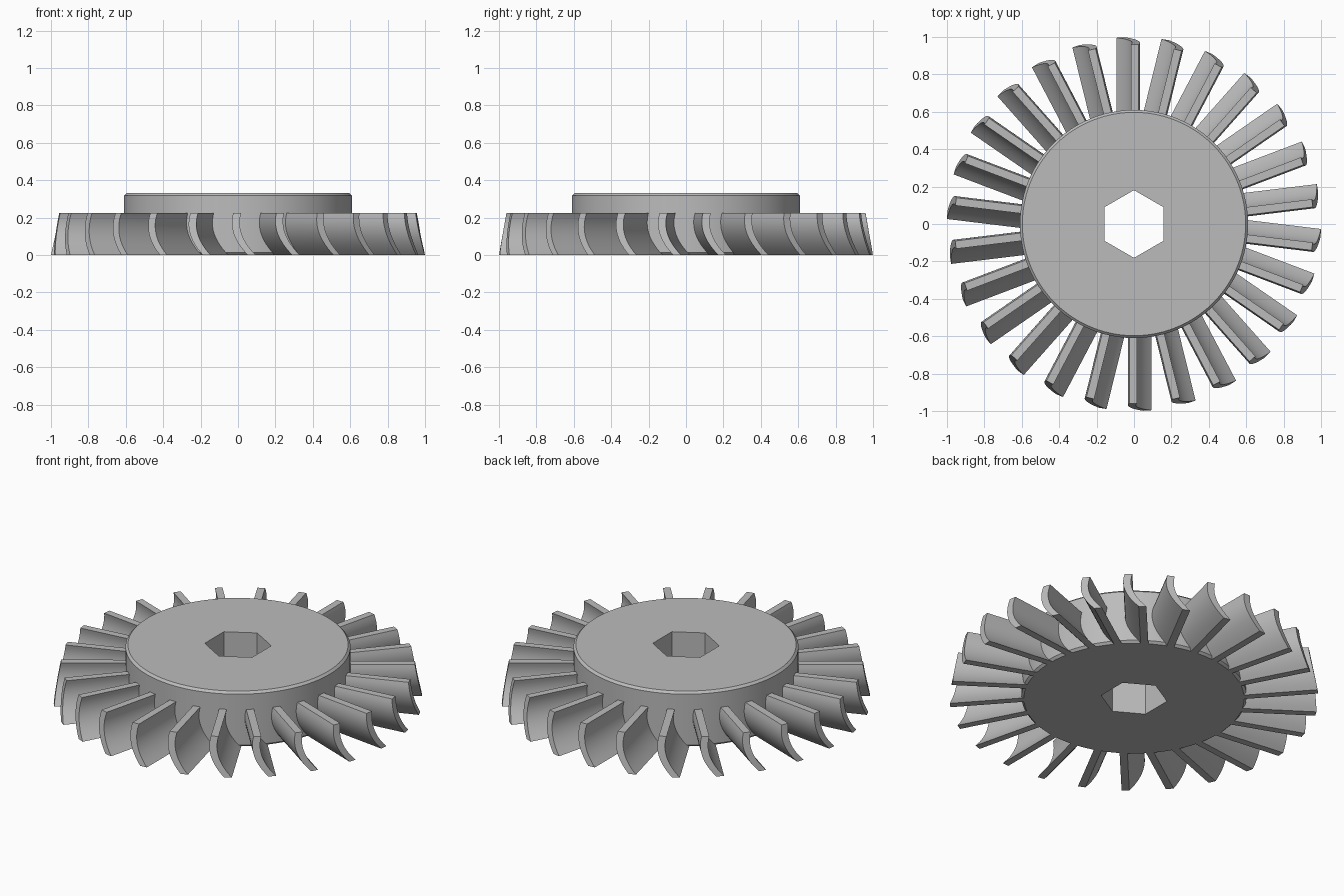
import bpy, bmesh
from math import sin, cos, pi, sqrt

if "Cube" in bpy.data.objects:
    bpy.data.objects.remove(bpy.data.objects["Cube"], do_unlink=True)

steel = bpy.data.materials.new("plain grey")
steel.use_nodes = True
GREY = (0.5, 0.5, 0.5, 1)
steel.diffuse_color = GREY
steel.node_tree.nodes["Principled BSDF"].inputs["Base Color"].default_value = GREY

HUB_R, HUB_H, CHAMFER = 0.61, 0.33, 0.013
BORE_R = 0.181
BLADES, BLADE_H, THICK = 26, 0.225, 0.042
STEPS = 12


def finish(bm, name):
    bmesh.ops.recalc_face_normals(bm, faces=bm.faces)
    mesh = bpy.data.meshes.new(name)
    bm.to_mesh(mesh)
    bm.free()
    mesh.materials.append(steel)
    obj = bpy.data.objects.new(name, mesh)
    bpy.context.collection.objects.link(obj)
    bpy.ops.object.select_all(action='DESELECT')
    obj.select_set(True)
    bpy.context.view_layer.objects.active = obj
    bpy.ops.object.shade_smooth_by_angle(angle=pi / 7)
    return obj


def ring(bm, radius, z, count):
    pts = [pi / 2 + 2 * pi * i / count for i in range(count)]
    return [bm.verts.new((radius * cos(a), radius * sin(a), z)) for a in pts]


def bridge(bm, a, b):
    for i in range(len(a)):
        j = (i + 1) % len(a)
        bm.faces.new((a[i], a[j], b[j], b[i]))


def loop_edges(bm, loop):
    return [bm.edges.get((loop[i - 1], loop[i])) for i in range(len(loop))]


# Hub: chamfered disc with a hexagonal bore
bm = bmesh.new()
profile = [(HUB_R - CHAMFER, 0), (HUB_R, CHAMFER),
           (HUB_R, HUB_H - CHAMFER), (HUB_R - CHAMFER, HUB_H)]
outer = [ring(bm, r, z, 96) for r, z in profile]
bore = [ring(bm, BORE_R, z, 6) for z in (0, HUB_H)]
for a, b in zip(outer, outer[1:]):
    bridge(bm, a, b)
bridge(bm, *bore)
for rim, hole in ((outer[0], bore[0]), (outer[-1], bore[1])):
    bmesh.ops.triangle_fill(bm, use_beauty=True,
                            edges=loop_edges(bm, rim) + loop_edges(bm, hole))
finish(bm, "hub")


# Blades: curved vanes with tips trimmed to a cone
def section(t):
    """Sideways offset of the convex face at height fraction t."""
    return -0.052 + 0.077 * t + 0.036 * 4 * t * (1 - t)


def add_blade(bm, angle):
    ca, sa = cos(angle), sin(angle)

    def vert(s, r, z):
        return bm.verts.new((s * ca - r * sa, s * sa + r * ca, z))

    rows = []
    for i in range(STEPS + 1):
        t = i / STEPS
        z, tip = t * BLADE_H, 1 - 0.04 * t
        s1 = section(t)
        s0 = s1 - THICK
        rows.append([vert(s0, 0.58, z), vert(s1, 0.58, z),
                     vert(s1, sqrt(tip ** 2 - s1 ** 2), z),
                     vert(s0, sqrt(tip ** 2 - s0 ** 2), z)])
    for a, b in zip(rows, rows[1:]):
        bridge(bm, a, b)
    bm.faces.new(rows[0])
    bm.faces.new(rows[-1])


bm = bmesh.new()
for k in range(BLADES):
    add_blade(bm, 2 * pi * k / BLADES)
finish(bm, "blades")
